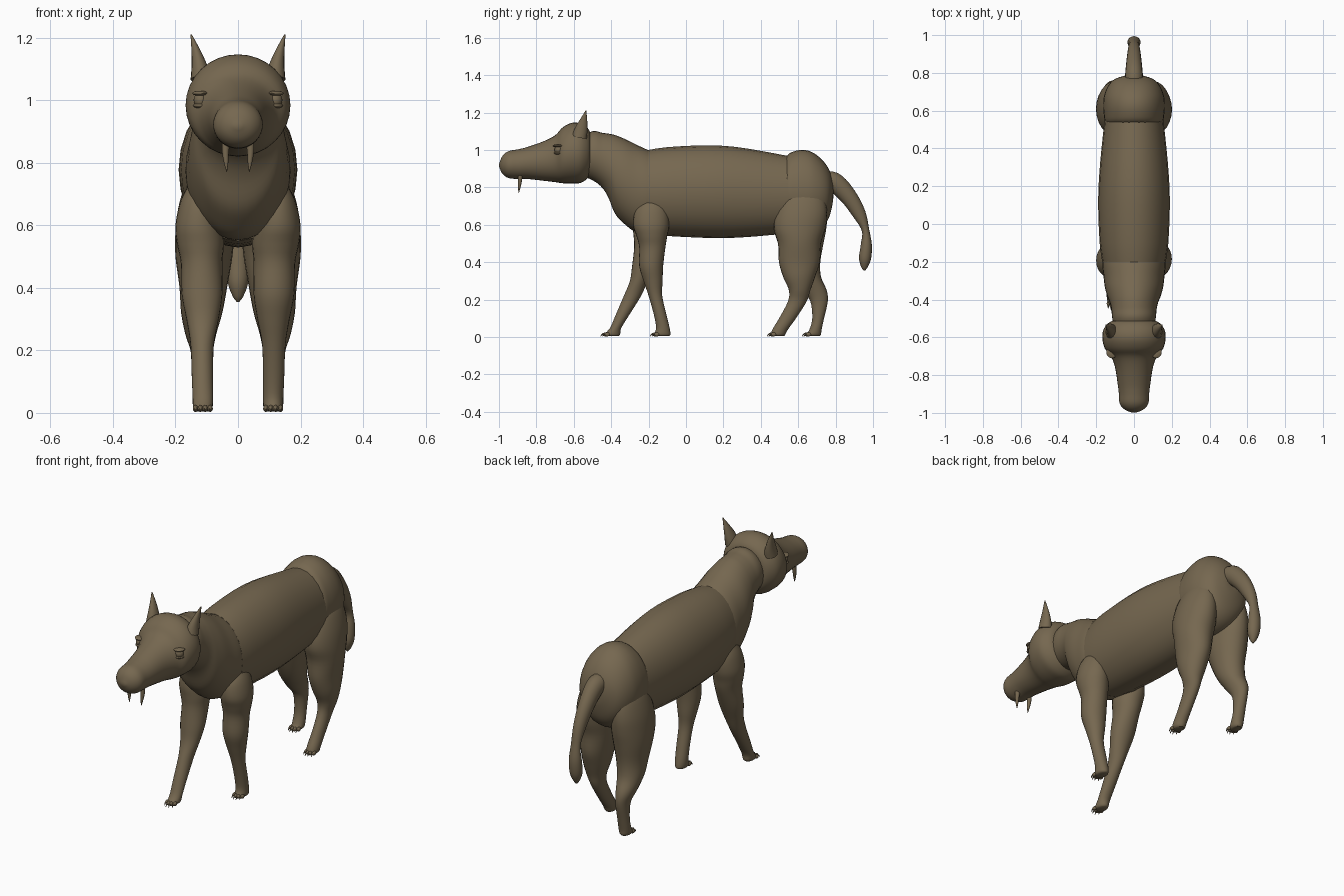
import bpy, math
from mathutils import Vector

cube = bpy.data.objects.get("Cube")
if cube:
    bpy.data.objects.remove(cube, do_unlink=True)

fur = bpy.data.materials.new("brown_fur")
fur.use_nodes = True
fur.diffuse_color = (.18, .137, .08, 1)
fur.node_tree.nodes["Principled BSDF"].inputs["Base Color"].default_value = fur.diffuse_color


def finish(obj, angle=45):
    obj.data.materials.clear()
    obj.data.materials.append(fur)
    bpy.ops.object.select_all(action='DESELECT')
    obj.select_set(True)
    bpy.context.view_layer.objects.active = obj
    bpy.ops.object.shade_smooth_by_angle(angle=math.radians(angle))
    return obj


def smooth_path(points, steps):
    """Catmull-Rom interpolation through tuples of any length."""
    out = []
    last = len(points) - 1
    for i in range(last):
        quad = [points[max(0, min(last, i + k))] for k in (-1, 0, 1, 2)]
        for s in range(steps):
            t = s / steps
            out.append([b + .5 * t * (c - a + t * (2*a - 5*b + 4*c - d + t * (3*(b - c) + d - a)))
                        for a, b, c, d in zip(*quad)])
    return out + [list(points[-1])]


def skin(name, rings):
    """Join equal rings of points into a capped tube."""
    n = len(rings[0])
    faces = [(r*n + i, r*n + (i+1) % n, (r+1)*n + (i+1) % n, (r+1)*n + i)
             for r in range(len(rings) - 1) for i in range(n)]
    faces += [tuple(range(n))[::-1], tuple(range((len(rings)-1)*n, len(rings)*n))]
    mesh = bpy.data.meshes.new(name)
    mesh.from_pydata([p for ring in rings for p in ring], [], faces)
    import bmesh
    bm = bmesh.new()
    bm.from_mesh(mesh)
    bmesh.ops.recalc_face_normals(bm, faces=bm.faces)
    bm.to_mesh(mesh)
    bm.free()
    obj = bpy.data.objects.new(name, mesh)
    bpy.context.collection.objects.link(obj)
    return finish(obj)


def circle(n):
    return [(math.cos(2*math.pi*i/n), math.sin(2*math.pi*i/n)) for i in range(n)]


def trunk(name, stations, sides=32, steps=4):
    """Upright rings along y: (y, bottom, top, half width)."""
    skin(name, [[(w*c, y, (lo+hi)/2 + (hi-lo)/2*s) for c, s in circle(sides)]
                for y, lo, hi, w in smooth_path(stations, steps)])


def limb(name, side, stations):
    """Level rings down z: (z, front, back, inner, outer)."""
    skin(name, [[(side*((a+b)/2 + (b-a)/2*c), (f+k)/2 + (k-f)/2*s, z) for c, s in circle(24)]
                for z, f, k, a, b in smooth_path(stations, 4)])


def tube(name, points, sides=16, steps=5):
    """Rings square to a path: (x, y, z, half width, half depth)."""
    path = smooth_path(points, steps)
    rings = []
    for i, (x, y, z, w, d) in enumerate(path):
        ahead, behind = path[min(i+1, len(path)-1)], path[max(i-1, 0)]
        tangent = (Vector(ahead[:3]) - Vector(behind[:3])).normalized()
        across = Vector((1, 0, 0))
        across = (across - tangent * across.dot(tangent)).normalized()
        up = tangent.cross(across)
        rings.append([Vector((x, y, z)) + across*w*c + up*d*s for c, s in circle(sides)])
    skin(name, rings)


def ball(name, loc, size, rot=(0, 0, 0)):
    bpy.ops.mesh.primitive_uv_sphere_add(segments=20, ring_count=12, location=loc, rotation=rot)
    obj = bpy.context.object
    obj.name = name
    obj.scale = size
    return finish(obj)


# Torso, with chest and hips emerging from its ends
trunk("torso", [(-.2, .55, 1, .168), (-.1, .54, 1.015, .182), (.1, .53, 1.025, .19),
                (.25, .53, 1.018, .185), (.4, .54, .995, .172), (.56, .555, .965, .155)], 24, 2)
trunk("chest_and_neck", [(-.12, .6, .96, .15), (-.2, .555, .998, .167), (-.27, .562, 1.03, .162),
                         (-.33, .605, 1.06, .155), (-.38, .66, 1.08, .142), (-.415, .745, 1.087, .128),
                         (-.45, .8, 1.092, .12), (-.5, .838, 1.1, .115), (-.58, .87, 1.06, .1)])
trunk("hips", [(.5, .64, .9, .12), (.54, .58, .97, .152), (.58, .56, .993, .16), (.63, .55, 1, .163),
               (.68, .56, .985, .158), (.73, .59, .945, .138), (.765, .64, .895, .105),
               (.785, .72, .84, .05), (.788, .77, .79, .01)])

# Head with long muzzle
trunk("head", [(-.508, .89, 1.07, .09), (-.52, .855, 1.11, .13), (-.56, .825, 1.14, .162),
               (-.61, .82, 1.145, .167), (-.66, .822, 1.12, .154), (-.7, .828, 1.078, .122),
               (-.76, .835, 1.047, .1), (-.85, .845, 1.015, .086), (-.9, .845, 1.003, .08),
               (-.95, .85, .993, .076), (-.982, .873, .967, .05), (-.999, .91, .925, .01)])

tube("tail", [(0, .72, .83, .05, .05), (0, .79, .828, .047, .053), (0, .865, .755, .04, .046),
              (0, .925, .66, .032, .036), (0, .96, .57, .026, .02), (0, .964, .49, .034, .03),
              (0, .957, .42, .033, .032), (0, .954, .375, .018, .018), (0, .954, .355, .004, .004)])

# Leg outlines: shared widths (z, inner, outer), then front and back edges per side
front_widths = [(.74, .1, .15), (.68, .06, .183), (.6, .05, .2), (.54, .045, .195), (.48, .05, .183),
                (.38, .05, .18), (.3, .062, .165), (.22, .077, .152), (.12, .08, .148),
                (.05, .08, .145), (.015, .082, .143), (.005, .09, .135)]
front_edges = {
    "left": [(-.22, -.14), (-.27, -.1), (-.282, -.09), (-.265, -.1), (-.25, -.11), (-.25, -.122),
             (-.227, -.125), (-.2, -.127), (-.172, -.105), (-.16, -.088), (-.17, -.083), (-.16, -.09)],
    "right": [(-.22, -.14), (-.27, -.1), (-.285, -.1), (-.28, -.115), (-.277, -.13), (-.288, -.17),
              (-.3, -.205), (-.332, -.24), (-.375, -.302), (-.405, -.345), (-.435, -.352), (-.42, -.36)]}
rear_widths = [(.8, .08, .13), (.74, .04, .165), (.66, .02, .19), (.58, .012, .2), (.5, .018, .2),
               (.4, .035, .187), (.32, .05, .182), (.25, .07, .168), (.19, .08, .15),
               (.1, .082, .145), (.04, .08, .145), (.015, .082, .143), (.005, .09, .135)]
rear_edges = {
    "left": [(.57, .7), (.51, .74), (.478, .755), (.47, .745), (.492, .722), (.497, .715), (.52, .69),
             (.55, .665), (.545, .645), (.498, .588), (.462, .545), (.455, .532), (.465, .525)],
    "right": [(.57, .7), (.51, .74), (.478, .755), (.47, .75), (.492, .735), (.53, .718), (.57, .722),
              (.62, .752), (.665, .758), (.675, .738), (.66, .725), (.642, .722), (.65, .715)]}

for label, side in (("left", 1), ("right", -1)):
    for part, widths, edges in (("front", front_widths, front_edges), ("rear", rear_widths, rear_edges)):
        shape = [(z, f, k, a, b) for (z, a, b), (f, k) in zip(widths, edges[label])]
        limb(f"{part}_leg_{label}", side, shape)
        # Toes and curved claws
        toe_y = edges[label][-2][0]
        for i in range(4):
            x = side * (.089 + .0157*i)
            y = toe_y + (.004 if i in (1, 2) else .014)
            ball(f"{part}_toe_{label}_{i+1}", (x, y, .014), (.0085, .014, .011))
            tube(f"{part}_claw_{label}_{i+1}", [(x, y, .018, .005, .005), (x, y-.015, .016, .004, .004),
                                                (x, y-.026, .003, .001, .001)], 8, 3)

    # Ears
    tube(f"ear_{label}", [(side*.118, -.57, 1.07, .034, .04), (side*.124, -.56, 1.11, .025, .034),
                          (side*.134, -.548, 1.155, .015, .021), (side*.15, -.535, 1.21, .002, .002)])
    # Eyes with heavy lids
    turn = (0, 0, side*math.radians(50))
    ball(f"eye_{label}", (side*.121, -.682, 1), (.022, .02, .024), turn)
    ball(f"upper_lid_{label}", (side*.121, -.684, 1.022), (.029, .024, .008), turn)
    ball(f"lower_lid_{label}", (side*.121, -.682, .983), (.024, .022, .009), turn)
    # Fangs
    tube(f"fang_{label}", [(side*.038, -.885, .87, .014, .013), (side*.04, -.888, .835, .011, .011),
                           (side*.038, -.892, .8, .007, .007), (side*.036, -.894, .77, .001, .001)], 12, 4)
